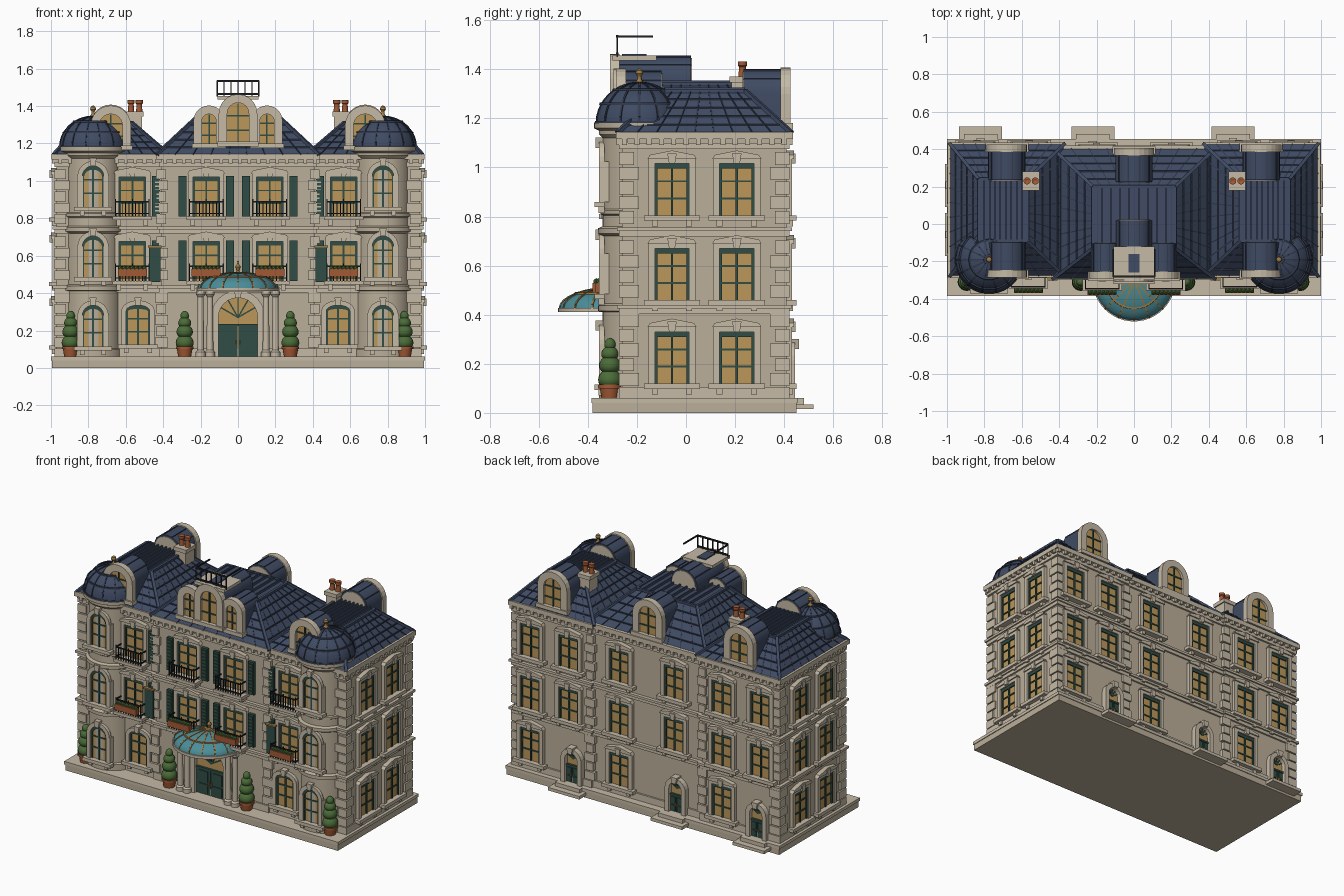
import bpy, bmesh
from math import sin, cos, pi, radians
from mathutils import Matrix, Vector

if "Cube" in bpy.data.objects:
    bpy.data.objects.remove(bpy.data.objects["Cube"])

COL = dict(stone=(.50, .43, .32), trim=(.56, .49, .38), glass=(.50, .31, .10), roof=(.05, .07, .125),
           seam=(.03, .04, .07), green=(.03, .075, .06), teal=(.07, .27, .32), clay=(.36, .1, .035),
           leaf=(.07, .15, .04), iron=(.015, .015, .018), brass=(.35, .2, .06))
MATS = {}
for k, c in COL.items():
    MATS[k] = bpy.data.materials.new(k)
    MATS[k].diffuse_color = (*c, 1)
PARTS = {}
I = Matrix.Identity(4)


def B(part):  # part = "name:material"
    return PARTS.setdefault(part, bmesh.new()) if part not in PARTS else PARTS[part]


def at(x, y, z, deg=0):  # wall frame: local x along wall, d outward, z up
    return Matrix.Translation((x, y, z)) @ Matrix.Rotation(radians(deg), 4, 'Z')


def box(part, M, x0, x1, d0, d1, z0, z1):
    T = Matrix.Translation(((x0+x1)/2, -(d0+d1)/2, (z0+z1)/2)) @ Matrix.Diagonal((abs(x1-x0), abs(d1-d0), abs(z1-z0), 1))
    bmesh.ops.create_cube(B(part), size=1, matrix=M @ T)


def prism(part, M, pts, d0, d1):
    bm = B(part)
    a, b = [[bm.verts.new(M @ Vector((x, -d, z))) for x, z in pts] for d in (d0, d1)]
    bm.faces.new(a)
    bm.faces.new(b[::-1])
    for i in range(len(pts)):
        j = (i+1) % len(pts)
        bm.faces.new((a[i], b[i], b[j], a[j]))


def ring(part, M, outer, inner, d0, d1):
    for i in range(len(outer)-1):
        prism(part, M, [outer[i], outer[i+1], inner[i+1], inner[i]], d0, d1)


def arch(w, h, rise, off=0):
    a, n = w/2+off, 12
    if rise == 0:
        return [(-a, 0), (-a, h+off), (a, h+off), (a, 0)]
    return [(-a, 0)] + [(-a*cos(pi*i/n), h-rise+(rise+off)*sin(pi*i/n)) for i in range(n+1)] + [(a, 0)]


def lathe(part, M, prof, seg=32, a0=0, a1=2*pi):
    bm = B(part)
    rows = [[bm.verts.new(M @ Vector((r*cos(t), r*sin(t), z))) for r, z in prof]
            for t in [a0+(a1-a0)*i/seg for i in range(seg+1)]]
    for p, q in zip(rows, rows[1:]):
        for i in range(len(prof)-1):
            bm.faces.new((p[i], q[i], q[i+1], p[i+1]))


def beam(part, p, q, r):
    p, q = Vector(p), Vector(q)
    T = Matrix.Translation((p+q)/2) @ (q-p).to_track_quat('Z', 'Y').to_matrix().to_4x4()
    bmesh.ops.create_cube(B(part), size=1, matrix=T @ Matrix.Diagonal((2*r, 2*r, (q-p).length, 1)))


def window(M, w=.14, h=.21, rise=0, sill=True):
    prism('window_glass:glass', M, arch(w, h, rise), 0, .005)
    ring('window_frames:green', M, arch(w, h, rise), arch(w, h-.01, max(rise-.01, 0), -.01), 0, .013)
    box('window_frames:green', M, -.005, .005, 0, .012, 0, h)
    for f in (.33, .66):
        box('window_frames:green', M, -w/2, w/2, 0, .011, h*f-.004, h*f+.004)
    ring('window_surrounds:trim', M, arch(w, h, rise, .026), arch(w, h, rise), 0, .022)
    z = h+.02
    if rise == 0:  # pediment cap
        prism('window_caps:trim', M, [(-w/2-.03, z), (w/2+.03, z), (w/2+.02, z+.016), (0, z+.034), (-w/2-.02, z+.016)], 0, .03)
    prism('keystones:trim', M, [(-.012, h), (.012, h), (.019, h+.042), (-.019, h+.042)], 0, .037)
    if sill:
        box('window_sills:trim', M, -w/2-.045, w/2+.045, 0, .04, -.022, 0)
        for s in (-1, 1):
            box('window_sills:trim', M, s*w/2-.012, s*w/2+.012, 0, .025, -.045, -.022)


def balcony(M, w, flowers):
    box('balcony_slabs:trim', M, -w/2-.015, w/2+.015, 0, .085, -.02, 0)
    for s in (-1, 1):
        box('balcony_slabs:trim', M, s*w*.4-.012, s*w*.4+.012, 0, .05, -.05, -.02)
    n = 10
    for z in (.012, .075):
        box('balcony_rails:iron', M, -w/2, w/2, .072, .08, z, z+.007)
        for s in (-1, 1):
            box('balcony_rails:iron', M, s*w/2-.003, s*w/2+.003, 0, .08, z, z+.007)
    for i in range(n+1):
        x = -w/2+w*i/n
        box('balcony_rails:iron', M, x-.0025, x+.0025, .073, .079, 0, .092 if i % 5 == 0 else .08)
    if flowers:
        box('flower_boxes:clay', M, -w*.43, w*.43, .08, .11, .025, .065)
        for i in range(7):
            bmesh.ops.create_icosphere(B('flower_box_plants:leaf'), subdivisions=1, radius=.014,
                                       matrix=M @ Matrix.Translation((w*.12*(i-3), -.095, .07)))


def dormer(M, w, h, depth):
    prism('dormer_barrels:roof', M, arch(w, h, w/2), -depth, 0)
    prism('dormer_ends:trim', M, arch(w-.02, h-.01, w/2-.01), -depth-.004, -depth)
    g = w-.075
    ring('dormer_surrounds:trim', M, arch(w, h, w/2, .008), arch(g, h-.0375, g/2), -.02, .02)
    prism('dormer_glass:glass', M, arch(g, h-.0375, g/2), 0, .004)
    box('dormer_bars:green', M, -.004, .004, 0, .011, 0, h-.04)
    for f in (.3, .6):
        box('dormer_bars:green', M, -g/2, g/2, 0, .01, h*f-.004, h*f+.004)
    box('dormer_sills:trim', M, -w/2-.015, w/2+.015, -.02, .03, -.005, .02)
    for i in range(1, 5):  # barrel seams
        t = pi*i/5
        x, z = w/2*cos(t), h-w/2+w/2*sin(t)
        beam('roof_seams:seam', M @ Vector((x, .02, z)), M @ Vector((x, depth, z)), .003)


def mansard(x0, x1, y0, y1, u0, u1, v0, v1, z0, z1):
    lo = [Vector(p) for p in ((x0, y0, z0), (x1, y0, z0), (x1, y1, z0), (x0, y1, z0))]
    hi = [Vector(p) for p in ((u0, v0, z1), (u1, v0, z1), (u1, v1, z1), (u0, v1, z1))]
    bm = B('mansard_roofs:roof')
    a, b = [[bm.verts.new(p) for p in q] for q in (lo, hi)]
    bm.faces.new(a[::-1])
    bm.faces.new(b)
    for i in range(4):
        j = (i+1) % 4
        bm.faces.new((a[i], a[j], b[j], b[i]))
        beam('roof_hips:roof', lo[i], hi[i], .009)
        beam('roof_hips:roof', hi[i], hi[j], .008)
        n = 9
        for k in range(1, n):
            beam('roof_seams:seam', lo[i].lerp(lo[j], k/n), hi[i].lerp(hi[j], k/n), .003)
        for k in range(1, 5):
            beam('roof_seams:seam', lo[i].lerp(hi[i], k/5), lo[j].lerp(hi[j], k/5), .003)
    for k in range(1, 9):
        x = u0+(u1-u0)*k/9
        box('roof_ribs:roof', I, x-.004, x+.004, -v0, -v1, z1, z1+.014)


# base and back steps
box('base_slab:stone', I, -.995, .995, .38, -.45, 0, .045)
box('base_slab:trim', I, -1, 1, .385, -.455, .04, .06)
BACK_DOORS = (-.82, -.22, .53)
for x in BACK_DOORS:
    box('back_steps:trim', I, x-.115, x+.115, -.44, -.52, .015, .035)
    box('back_steps:trim', I, x-.09, x+.09, -.40, -.48, .035, .06)

# three wall blocks with plinth, belts, cornice and dentils
for x0, x1, y0, y1 in ((-.97, -.405, -.26, .41), (-.41, .41, -.27, .395), (.405, .97, -.26, .41)):
    def band(name, e, z0, z1):
        box(name, I, x0-e, x1+e, -y0+e, -y1-e, z0, z1)
    band('walls:stone', 0, .05, 1.13)
    band('plinth:trim', .012, .06, .105)
    for z in (.415, .73):
        band('belt_courses:trim', .012, z-.012, z+.022)
        band('belt_courses:trim', .022, z+.01, z+.025)
    band('cornice:trim', .012, 1.075, 1.1)
    band('cornice:trim', .026, 1.115, 1.145)
    for k in range(int((x1-x0)/.05)+1):
        x = x0+.02+k*.05
        for d in (-y0, -y1):
            box('dentils:trim', I, x-.01, x+.01, d-.024, d+.024, 1.092, 1.116)
for k in range(14):
    for s in (-1, 1):
        box('dentils:trim', I, s*.95, s*.994, .24-k*.05, .26-k*.05, 1.092, 1.116)

# corner quoins
for k in range(16):
    z, L = .11+k*.06, (.07, .05)[k % 2]
    if any(z < b+.02 and z+.05 > b-.012 for b in (.415, .73)):
        continue
    for s in (-1, 1):
        box('quoins:trim', I, s*(.97-L), s*.982, .272, .262-L, z, z+.052)
        box('quoins:trim', I, s*(.97-L), s*.982, -.422, -.412+L, z, z+.052)
        box('quoins:trim', I, s*.41-L/2, s*.41+L/2, .283, .25, z, z+.052)
        box('quoins:trim', I, s*.41-L/2, s*.41+L/2, -.38, -.421, z, z+.052)

# roofs, chimneys
mansard(-.435, .435, -.295, .405, -.22, .22, -.13, .2, 1.14, 1.34)
for s in (-1, 1):
    a, b = sorted((s*.37, s*.985))
    u, v = sorted((s*.57, s*.83))
    mansard(a, b, -.28, .43, u, v, -.09, .24, 1.14, 1.312)
    C = at(s*.55, .23, 0)
    box('chimneys:trim', C, -.038, .038, -.045, .045, 1.25, 1.36)
    box('chimneys:trim', C, -.046, .046, -.052, .052, 1.345, 1.37)
    for t in (-.022, .022):
        lathe('chimney_pots:clay', C @ Matrix.Translation((t, 0, 0)),
              [(.018, 1.36), (.014, 1.41), (.019, 1.415), (.019, 1.432), (.012, 1.432), (0, 1.425)], 14)

# dormers and roof balcony
dormer(at(0, -.29, 1.19), .19, .265, .31)
for s in (-1, 1):
    dormer(at(s*.155, -.275, 1.18), .15, .215, .17)
    dormer(at(s*.68, -.265, 1.17), .2, .225, .165)
    dormer(at(s*.68, .405, 1.16, 180), .2, .24, .17)
dormer(at(0, .385, 1.15, 180), .2, .24, .16)
box('roof_terrace:trim', I, -.11, .11, .30, .12, 1.435, 1.455)
box('roof_hatch:roof', I, -.03, .03, .26, .16, 1.455, 1.462)
for z in (1.46, 1.53):
    box('terrace_rail:iron', I, -.112, .112, .285, .275, z, z+.009)
    for s in (-1, 1):
        box('terrace_rail:iron', I, s*.112-.004, s*.112+.004, .28, .135, 1.53, 1.538)
for k in range(7):
    x = -.111+.037*k
    box('terrace_rail:iron', I, x-.003, x+.003, .283, .277, 1.45, 1.535)

# round corner turrets with ribbed domes
WALL = [(.165, .055), (.165, .1), (.15, .105), (.15, .41), (.168, .415), (.168, .437), (.15, .445), (.15, .72),
        (.168, .73), (.168, .752), (.15, .76), (.15, .805), (.158, .81), (.158, .825), (.15, .83), (.15, 1.12),
        (.165, 1.135), (.165, 1.15), (.185, 1.16), (.185, 1.18), (0, 1.18)]
DOME = [(.178*cos(pi/2*i/10), 1.18+.165*sin(pi/2*i/10)) for i in range(11)]
for s in (-1, 1):
    T = at(s*.775, -.19, 0)
    lathe('turret_walls:stone', T, WALL, 40)
    lathe('turret_domes:roof', T, DOME, 40)
    for k in range(14):
        R = T @ Matrix.Rotation(2*pi*k/14, 4, 'Z')
        for p, q in zip(DOME, DOME[1:]):
            beam('dome_ribs:seam', R @ Vector((p[0], 0, p[1])), R @ Vector((q[0], 0, q[1])), .004)
    for i in (0, 3, 6):
        r, z = DOME[i]
        lathe('dome_rings:seam', T, [(r-.004, z), (r+.005, z), (r+.003, z+.009), (r-.006, z+.009)], 40)
    lathe('dome_finials:brass', T, [(.02, 1.34), (.008, 1.36), (.008, 1.37), (.016, 1.382), (.013, 1.395), (0, 1.405)], 14)
    for z in (.115, .485, .86):
        W = at(s*.775, -.332, z)
        window(W, .115, .22, .0575)
        for t in (-1, 1):  # jamb backing
            box('turret_window_jambs:trim', W, t*.055, t*.085, -.03, .018, 0, .165)

# front windows, balconies, shutters
for s in (-1, 1):
    window(at(s*.535, -.26, .125), .125, .21, .03)
    for x, y in ((.17, -.27), (.565, -.26)):
        for z in (.465, .81):
            M = at(s*x, y, z)
            window(M, .14, .21, 0, False)
            balcony(M, .18, z < .6)
            for t in ((-1, 1) if x < .3 else (-s,)):
                box('shutters:green', M, t*.127-.021, t*.127+.021, 0, .02, .0, .215)
                for k in range(9):
                    box('shutter_slats:green', M, t*.127-.016, t*.127+.016, .02, .025, .012+k*.022, .026+k*.022)
    box('side_lanterns:green', at(s*.445, -.26, .46), -.03, .03, .01, .035, 0, .185)
    box('side_lanterns:brass', at(s*.445, -.26, .46), -.036, .036, .005, .042, .185, .195)

# side and back windows
for z in (.12, .46, .805):
    for y in (-.057, .207):
        window(at(.97, y, z, 90))
        window(at(-.97, y, z, -90))
    for x in (-.84, -.56, -.2, .2, .56, .84):
        if z > .2 or min(abs(x-d) for d in BACK_DOORS) > .1:
            window(at(x, .395 if abs(x) < .4 else .41, z, 180))


# arched doors
def door(M, w, h, off):
    prism('door_glass:glass', M, arch(w, h, w/2), 0, .006)
    ring('door_surrounds:trim', M, arch(w, h, w/2, off), arch(w, h, w/2), 0, .035)
    prism('keystones:trim', M, [(-.014, h), (.014, h), (.022, h+off+.01), (-.022, h+off+.01)], 0, .05)
    zt = h*.52
    for s in (-1, 1):
        box('door_leaves:green', M, s*.002, s*w/2, 0, .014, 0, zt)
        for a, b in ((.06, .42), (.5, .94)):
            box('door_panels:green', M, s*w*.1, s*w*.4, .014, .02, zt*a, zt*b)
        box('door_handles:brass', M, s*.008, s*.014, .014, .028, zt*.4, zt*.55)
    box('door_transom:green', M, -w/2, w/2, 0, .02, zt, zt+.012)
    for k in range(1, 6):
        t = pi*k/6
        beam('door_fan_bars:green', M @ Vector((0, -.008, h-w/2)), M @ Vector((w/2*cos(t), -.008, h-w/2+w/2*sin(t))), .004)


door(at(0, -.27, .06), .21, .315, .04)
for x in BACK_DOORS:
    door(at(x, .395 if abs(x) < .4 else .41, .06, 180), .09, .2, .03)

# porch columns, entablature and glass canopy
for s in (-1, 1):
    for x in (.15, .2):
        lathe('porch_columns:trim', at(s*x, -.315, 0), [(.026, .06), (.026, .085), (.018, .095), (.016, .38), (.025, .392), (.025, .41), (0, .41)], 18)
box('porch_entablature:trim', I, -.225, .225, .26, .34, .405, .43)
P = at(0, -.3, 0)
CAN = [(.215*cos(pi/2*i/8), .425+.085*sin(pi/2*i/8)) for i in range(9)]
lathe('canopy_glass:teal', P, CAN, 28, pi, 2*pi)
lathe('canopy_rim:trim', P, [(.195, .41), (.221, .41), (.221, .428), (.195, .428), (.195, .41)], 28, pi, 2*pi)
lathe('canopy_ring:brass', P, [(CAN[4][0]+.004, CAN[4][1]-.004), (CAN[4][0]+.003, CAN[4][1]+.006), (CAN[4][0]-.006, CAN[4][1]+.007)], 28, pi, 2*pi)
for k in range(9):
    R = P @ Matrix.Rotation(pi+pi*k/8, 4, 'Z')
    for p, q in zip(CAN, CAN[1:]):
        beam('canopy_ribs:brass', R @ Vector((p[0], 0, p[1])), R @ Vector((q[0], 0, q[1])), .004)
lathe('canopy_finial:brass', P, [(.018, .505), (.007, .52), (.014, .54), (.006, .555), (0, .575)], 14)

# topiaries in pots
for x in (-.895, -.285, .28, .89):
    T = at(x, -.31, 0)
    lathe('topiary_pots:clay', T, [(0, .06), (.034, .06), (.041, .1), (.047, .1), (.047, .115), (0, .115)], 20)
    for r, z, h in ((.048, .105, .075), (.044, .165, .07), (.035, .218, .055), (.023, .26, .045)):
        lathe('topiary_leaves:leaf', T, [(r*.6, z)] + [(r*sin(pi*(.3+.7*i/7)), z+h*(.5-.5*cos(pi*(.2+.8*i/7)))) for i in range(8)], 20)

# turn every part into a named object
for key, bm in PARTS.items():
    name, mat = key.split(':')
    bmesh.ops.remove_doubles(bm, verts=bm.verts, dist=1e-5)
    bmesh.ops.recalc_face_normals(bm, faces=bm.faces)
    me = bpy.data.meshes.new(name)
    bm.to_mesh(me)
    bm.free()
    me.materials.append(MATS[mat])
    ob = bpy.data.objects.new(name, me)
    bpy.context.collection.objects.link(ob)
    ob.select_set(True)
    bpy.context.view_layer.objects.active = ob
bpy.ops.object.shade_smooth_by_angle(angle=radians(30))

for m in bpy.data.materials:
    if m.users and not m.is_grease_pencil:
        m.use_nodes = True
        m.node_tree.nodes["Principled BSDF"].inputs["Base Color"].default_value = m.diffuse_color
